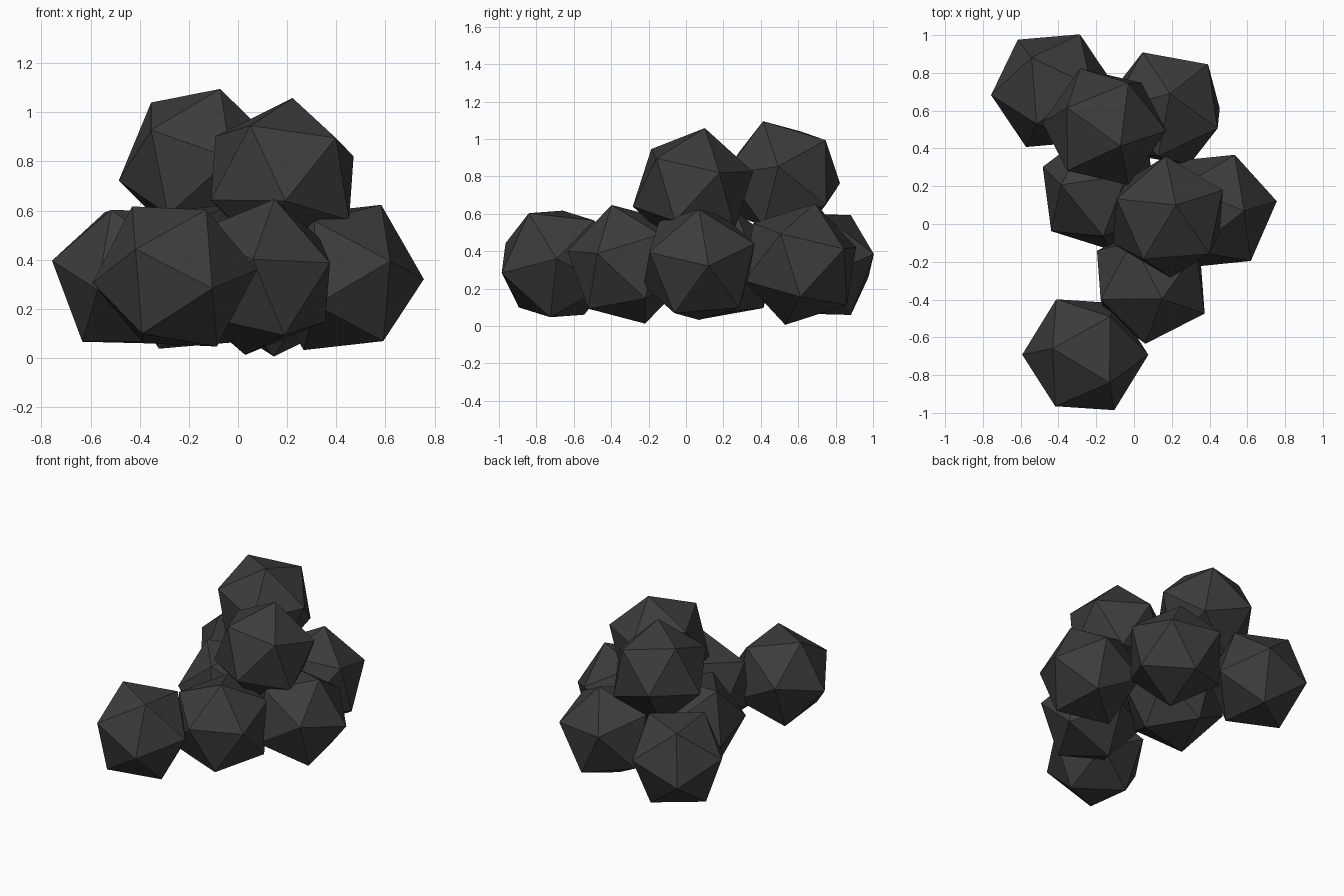
import bpy, bmesh
from mathutils import Vector, Matrix

if "Cube" in bpy.data.objects:
    bpy.data.objects.remove(bpy.data.objects["Cube"])

R = 0.335                      # corner radius shared by every lump
PHI = (1 + 5 ** 0.5) / 2

mat = bpy.data.materials.new("coal black")
mat.diffuse_color = (0.045, 0.045, 0.045, 1)
mat.use_nodes = True
mat.node_tree.nodes["Principled BSDF"].inputs["Base Color"].default_value = mat.diffuse_color

# Corners of a twenty-sided solid; its top edge runs along y
corners = []
for s in (-1, 1):
    for t in (-PHI, PHI):
        corners += [Vector((0, s, t)), Vector((s, t, 0)), Vector((t, 0, s))]
corners = [c.normalized() * R for c in corners]


def lump(name, centre, a, b):
    """Twenty-sided lump, turned so two neighbouring corners point along a and b."""
    a, b = Vector(a).normalized(), Vector(b).normalized()
    z = (a + b).normalized()
    y = (a - b).normalized()
    x = y.cross(z)
    turn = Matrix((x, y, z)).transposed()
    bm = bmesh.new()
    for c in corners:
        bm.verts.new(turn @ c)
    bmesh.ops.convex_hull(bm, input=bm.verts[:])
    bmesh.ops.recalc_face_normals(bm, faces=bm.faces[:])
    mesh = bpy.data.meshes.new(name)
    bm.to_mesh(mesh)
    bm.free()
    mesh.materials.append(mat)
    ob = bpy.data.objects.new(name, mesh)
    ob.location = centre
    bpy.context.collection.objects.link(ob)


# Bottom layer
lump("front_lump", (-0.258, -0.692, 0.332), (-0.154, 0.292, 0.05), (-0.173, 0.035, 0.284))
lump("front_middle_lump", (0.089, -0.308, 0.33), (0.277, -0.158, 0.055), (-0.031, -0.32, 0.07))
lump("right_lump", (0.425, 0.07, 0.328), (0.16, 0.0, 0.293), (0.33, 0.05, -0.004))
lump("left_lump", (-0.18, 0.175, 0.33), (-0.307, 0.127, -0.05), (-0.215, 0.037, 0.255))
lump("back_right_lump", (0.168, 0.61, 0.331), (0.222, 0.237, 0.082), (-0.12, 0.30, 0.09))
lump("back_left_lump", (-0.429, 0.706, 0.331), (-0.111, 0.172, 0.265), (-0.185, 0.268, -0.074))
# Top layer
lump("top_front_lump", (0.18, 0.037, 0.732), (0.037, 0.061, 0.323), (0.288, 0.14, 0.083))
lump("top_back_lump", (-0.157, 0.515, 0.788), (-0.195, 0.1, 0.25), (-0.127, 0.307, -0.025))
